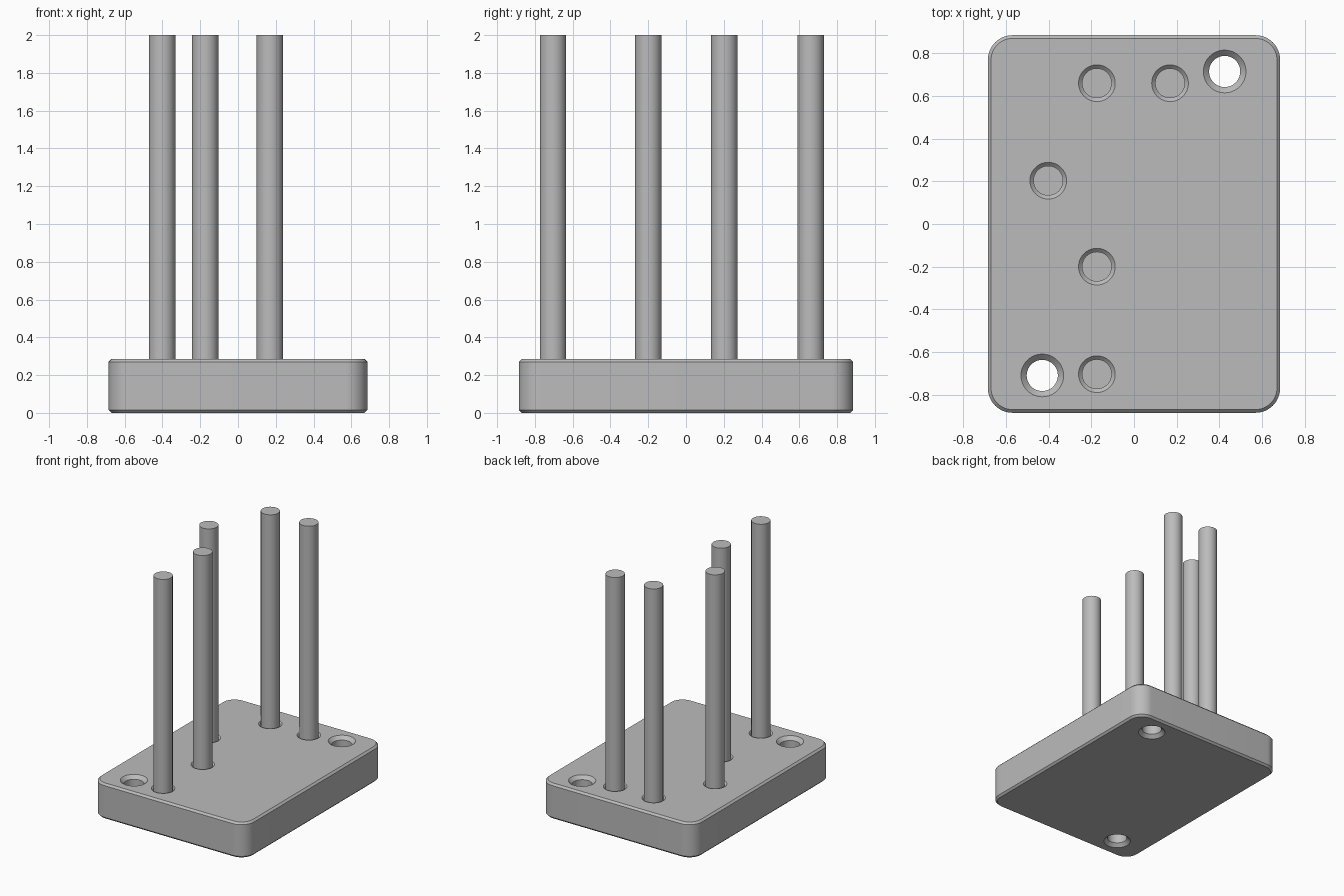
import bpy, bmesh, math

cube = bpy.data.objects.get("Cube")
if cube:
    bpy.data.objects.remove(cube, do_unlink=True)

HALF_X, HALF_Y, HEIGHT = 0.685, 0.885, 0.285
CORNER, CHAMFER, SEGS = 0.115, 0.015, 64
PIN_R, HOLE_R = 0.07, 0.073

grey = bpy.data.materials.new("plain grey")
grey.use_nodes = True
grey.diffuse_color = (0.5, 0.5, 0.5, 1)
grey.node_tree.nodes["Principled BSDF"].inputs["Base Color"].default_value = (0.5, 0.5, 0.5, 1)


def loft(name, rings):
    """Skin a stack of matching closed rings and cap both ends."""
    bm = bmesh.new()
    rows = [[bm.verts.new(p) for p in ring] for ring in rings]
    n = len(rows[0])
    for low, high in zip(rows, rows[1:]):
        for i in range(n):
            j = (i + 1) % n
            bm.faces.new((low[i], low[j], high[j], high[i]))
    bm.faces.new(rows[0][::-1])
    bm.faces.new(rows[-1])
    mesh = bpy.data.meshes.new(name)
    bm.to_mesh(mesh)
    bm.free()
    obj = bpy.data.objects.new(name, mesh)
    obj.data.materials.append(grey)
    bpy.context.collection.objects.link(obj)
    return obj


def circle(x, y, r, z):
    angles = [math.tau * i / SEGS for i in range(SEGS)]
    return [(x + r * math.cos(a), y + r * math.sin(a), z) for a in angles]


def rounded_rect(inset, z, steps=12):
    r = CORNER - inset
    points = []
    for k, (sx, sy) in enumerate([(1, 1), (-1, 1), (-1, -1), (1, -1)]):
        for i in range(steps + 1):
            a = math.pi / 2 * (k + i / steps)
            points.append((sx * (HALF_X - CORNER) + r * math.cos(a),
                           sy * (HALF_Y - CORNER) + r * math.sin(a), z))
    return points


def turned(name, x, y, profile):
    return loft(name, [circle(x, y, r, z) for r, z in profile])


def smooth(obj):
    bpy.ops.object.select_all(action='DESELECT')
    obj.select_set(True)
    bpy.context.view_layer.objects.active = obj
    bpy.ops.object.shade_smooth_by_angle(angle=math.radians(30))


# Base block with chamfered rims
base = loft("base_block", [rounded_rect(CHAMFER, 0), rounded_rect(0, CHAMFER),
                           rounded_rect(0, HEIGHT - CHAMFER), rounded_rect(CHAMFER, HEIGHT)])

pins = [(-0.174, 0.66), (0.169, 0.66), (-0.402, 0.203), (-0.174, -0.2), (-0.174, -0.704)]
screws = [(0.425, 0.715), (-0.43, -0.71)]
cutters = []

# Through holes, countersunk on both faces
SINK, OVER = 0.027, 0.02
for x, y in screws:
    cutters.append(turned("screw_hole_cutter", x, y, [
        (HOLE_R + SINK + OVER, -OVER), (HOLE_R, SINK),
        (HOLE_R, HEIGHT - SINK), (HOLE_R + SINK + OVER, HEIGHT + OVER)]))

# Chamfered seat around each pin
SEAT = 0.016
for x, y in pins:
    cutters.append(turned("pin_seat_cutter", x, y, [
        (PIN_R, HEIGHT - SEAT), (PIN_R + SEAT + OVER, HEIGHT + OVER)]))

for cutter in cutters:
    mod = base.modifiers.new("cut", 'BOOLEAN')
    mod.operation, mod.solver, mod.object = 'DIFFERENCE', 'EXACT', cutter
bpy.context.view_layer.update()
evaluated = base.evaluated_get(bpy.context.evaluated_depsgraph_get())
cut_mesh = bpy.data.meshes.new_from_object(evaluated)
base.modifiers.clear()
base.data = cut_mesh
for cutter in cutters:
    bpy.data.objects.remove(cutter, do_unlink=True)
smooth(base)

# Upright pins
for i, (x, y) in enumerate(pins):
    smooth(turned(f"pin_{i + 1}", x, y, [(PIN_R, HEIGHT - SEAT), (PIN_R, 2.0)]))
